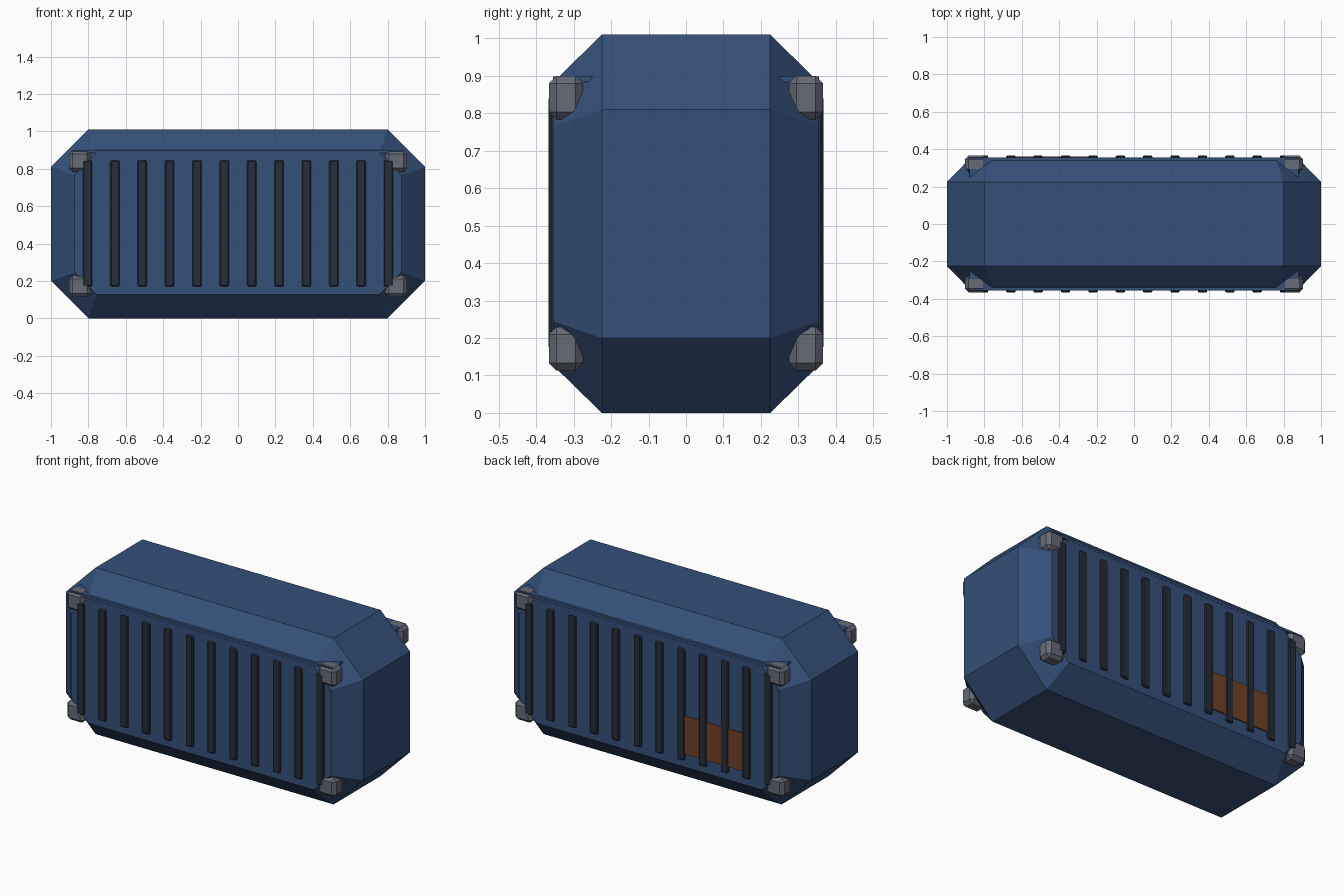
import bpy, bmesh

if "Cube" in bpy.data.objects:
    bpy.data.objects.remove(bpy.data.objects["Cube"])


def material(name, rgb):
    m = bpy.data.materials.new(name)
    m.diffuse_color = (*rgb, 1)
    m.use_nodes = True
    m.node_tree.nodes["Principled BSDF"].inputs["Base Color"].default_value = m.diffuse_color
    return m


BLUE = material("blue_paint", (0.035, 0.08, 0.19))
DARK = material("dark_rib", (0.02, 0.027, 0.042))
STEEL = material("grey_steel", (0.13, 0.145, 0.18))
RUST = material("rust", (0.16, 0.055, 0.02))


def finish(bm, name, mat):
    bmesh.ops.recalc_face_normals(bm, faces=bm.faces)
    mesh = bpy.data.meshes.new(name)
    bm.to_mesh(mesh)
    bm.free()
    mesh.materials.append(mat)
    obj = bpy.data.objects.new(name, mesh)
    bpy.context.collection.objects.link(obj)
    return obj


def box(name, x, y, z, mat, bevel=0):
    """Box from (min, max) ranges with an optional flat chamfer."""
    bm = bmesh.new()
    bmesh.ops.create_cube(bm, size=1)
    for v in bm.verts:
        v.co = [(r[0] + r[1]) / 2 + c * (r[1] - r[0]) for r, c in zip((x, y, z), v.co)]
    if bevel:
        bmesh.ops.bevel(bm, geom=bm.edges[:], offset=bevel, segments=1,
                        affect='EDGES', profile=0.5)
    return finish(bm, name, mat)


def span(a, b, s):
    """Range mirrored to side s."""
    return tuple(sorted((a * s, b * s)))


# Heavily chamfered container body: hull of one corner mirrored to all eight
MID = 0.505
bm = bmesh.new()
corner = [(0.80, 0.225, 0.505), (1.0, 0.225, 0.305),
          (0.873, 0.355, 0.26), (0.755, 0.355, 0.378)]
for sx in (-1, 1):
    for sy in (-1, 1):
        for sz in (-1, 1):
            for x, y, z in corner:
                bm.verts.new((x * sx, y * sy, MID + z * sz))
bmesh.ops.convex_hull(bm, input=bm.verts[:])
bmesh.ops.dissolve_limit(bm, angle_limit=0.03, verts=bm.verts[:], edges=bm.edges[:])
finish(bm, "container_body", BLUE)

# Thin roof plate whose edges peek out of the chamfers
box("roof_plate", (-0.88, 0.88), (-0.355, 0.355), (0.884, 0.899), BLUE)

# Vertical ribs on both long sides
for s, side in ((-1, "front"), (1, "back")):
    for i in range(12):
        x = -0.805 + i * 1.61 / 11
        box(f"{side}_rib_{i + 1}", (x - 0.025, x + 0.025), span(0.335, 0.367, s),
            (0.17, 0.845), DARK, 0.006)

# Chamfered corner fittings
for sx in (-1, 1):
    for sy in (-1, 1):
        for z0, level in ((0.113, "lower"), (0.783, "upper")):
            box(f"{level}_corner_fitting", span(0.787, 0.904, sx),
                span(0.275, 0.366, sy), (z0, z0 + 0.117), STEEL, 0.02)

# Rust patch between the ribs on the back
box("rust_patch", (-0.66, -0.22), (0.345, 0.362), (0.21, 0.44), RUST)
